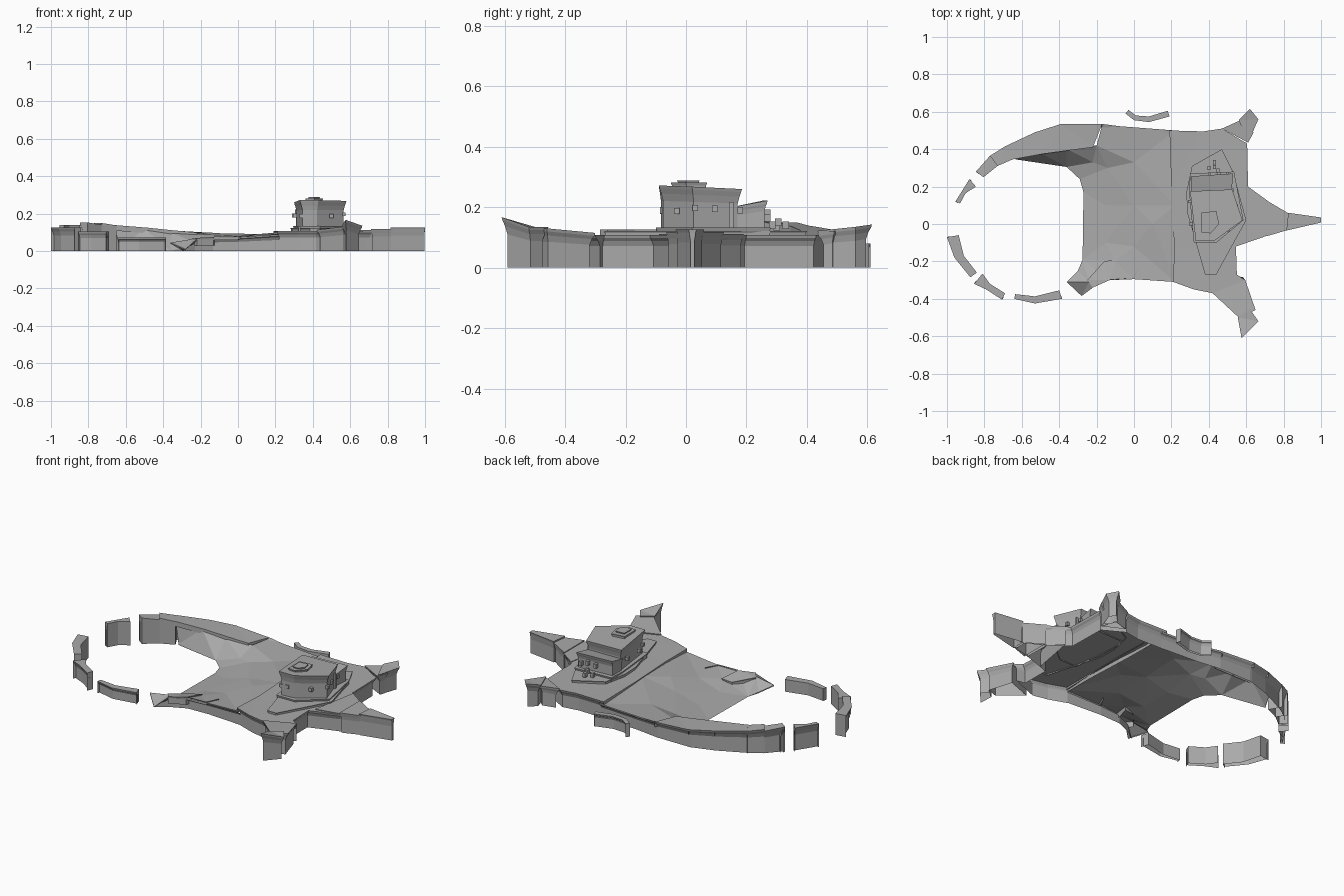
import bpy, bmesh
from mathutils import Vector
from mathutils.geometry import delaunay_2d_cdt

if "Cube" in bpy.data.objects:
    bpy.data.objects.remove(bpy.data.objects["Cube"])

# One plain stone colour
stone = bpy.data.materials.new("grey stone")
stone.use_nodes = True
GREY = (0.40, 0.40, 0.40, 1)
stone.diffuse_color = GREY
stone.node_tree.nodes["Principled BSDF"].inputs["Base Color"].default_value = GREY


def finish(name, bm):
    mesh = bpy.data.meshes.new(name)
    bm.to_mesh(mesh)
    bm.free()
    mesh.materials.append(stone)
    obj = bpy.data.objects.new(name, mesh)
    bpy.context.collection.objects.link(obj)


def chain_normal(pts, i, closed):
    """Unit vector pointing left (inward on an anticlockwise outline)."""
    n = len(pts)
    a = pts[(i - 1) % n] if closed or i > 0 else pts[i]
    b = pts[(i + 1) % n] if closed or i < n - 1 else pts[i]
    d = Vector((b[0] - a[0], b[1] - a[1]))
    return Vector((-d.y, d.x)).normalized()


def skirt(bm, pts, rings, closed):
    """Sweep a wall profile of (inset, z function) along a chain."""
    rows = []
    for inset, height in rings:
        row = []
        for i, p in enumerate(pts):
            off = chain_normal(pts, i, closed) * inset
            row.append(bm.verts.new((p[0] + off.x, p[1] + off.y, height(p[2]))))
        rows.append(row)
    n = len(pts)
    for upper, lower in zip(rows, rows[1:]):
        for i in range(n if closed else n - 1):
            j = (i + 1) % n
            bm.faces.new((upper[i], lower[i], lower[j], upper[j]))


def piece(name, outer, inner=(), inside=(), base=0.0, inset=0.02, inner_drop=None):
    """Faceted top with a flared wall on the outer chain, a plain one on the inner."""
    outer, inner = list(outer), list(inner)
    outline = outer + inner
    pts = outline + list(inside)
    n = len(outline)
    loop = [(i, (i + 1) % n) for i in range(n)]
    co, _, faces, orig, _, _ = delaunay_2d_cdt(
        [Vector(p[:2]) for p in pts], loop, [], 1, 1e-5)
    bm = bmesh.new()
    top = [bm.verts.new((c.x, c.y, pts[o[0]][2])) for c, o in zip(co, orig)]
    for f in faces:
        bm.faces.new([top[i] for i in f])

    def at(frac):
        return lambda z: base + (z - base) * frac

    lip = lambda z: z - min(0.01, 0.3 * (z - base))
    flare = [(0, at(1)), (0.003, lip), (inset * 0.6, at(0.82)),
             (inset, at(0.66)), (inset, at(0))]
    skirt(bm, outer, flare, not inner)
    if inner:
        foot = (lambda z: max(base, z - inner_drop)) if inner_drop else at(0)
        skirt(bm, [outer[-1]] + inner + [outer[0]], [(0, at(1)), (0, foot)], False)
    bmesh.ops.remove_doubles(bm, verts=bm.verts, dist=1e-4)
    bmesh.ops.dissolve_limit(bm, angle_limit=0.01, verts=bm.verts, edges=bm.edges)
    finish(name, bm)


def flat(points, z):
    return [(x, y, z) for x, y in points]


def box(name, x, y, z, sx, sy, sz):
    bm = bmesh.new()
    bmesh.ops.create_cube(bm, size=1)
    bmesh.ops.scale(bm, vec=(sx, sy, sz), verts=bm.verts)
    bmesh.ops.translate(bm, vec=(x, y, z), verts=bm.verts)
    finish(name, bm)


# Sloping ground running down to the bay
piece("bay_slope",
      [(-.28, -.385, .01), (-.22, -.34, .065), (-.13, -.3, .07), (0, -.295, .075), (.22, -.31, .09)],
      [(.22, .1, .1), (.22, .5, .09), (-.17, .53, .095), (-.2, .42, .09), (-.36, .4, .1),
       (-.5, .38, .12), (-.66, .36, .13), (-.63, .345, .01), (-.36, .305, 0), (-.29, .24, 0),
       (-.27, .17, 0), (-.275, -.19, 0), (-.3, -.25, .01), (-.36, -.31, .045)],
      [(-.15, .1, .03), (0, .1, .07), (.1, 0, .09), (-.15, -.1, .03), (0, -.12, .065),
       (-.14, .3, .05), (0, .33, .08), (-.1, -.2, .055), (-.22, .33, .04), (-.24, -.31, .065)],
      inner_drop=0.006)
piece("bay_north_wall", [(.22, .5, .092), (-.02, .515, .09), (-.17, .535, .1)],
      [(-.17, .5, .09), (.22, .47, .088)], inner_drop=0.005)
# Thin ledges on the slope
piece("south_ledge", flat([(-.13, -.3), (.0, -.295), (.03, -.22), (-.01, -.29)], .078),
      base=.06, inset=.001)
piece("ridge_ledge", [(-.22, -.34, .07), (-.13, -.3, .075), (-.1, -.19, .06), (-.16, -.2, .05),
                      (-.25, -.3, .065)], base=.03, inset=.001)

# Raised plateau under the keep
piece("plateau",
      flat([(.21, -.31), (.32, -.35), (.42, -.37), (.595, -.3), (.55, -.27), (.545, -.12), (.72, -.06),
            (.72, .12), (.61, .2), (.605, .43), (.47, .51), (.37, .495), (.19, .5)], .108),
      flat([(.2, .19), (.215, -.12)], .104), inner_drop=.03)

# Stepped bastion spikes
piece("east_spike_base", flat([(.57, -.09), (.72, -.06), (.82, -.03), (.82, .055), (.72, .12), (.62, .19)],
                              .112), inset=.015)
piece("east_spike_middle", flat([(.71, -.065), (.83, -.03), (.83, .055), (.71, .125)], .118), inset=.012)
piece("east_spike_tip", flat([(.815, -.035), (1, .008), (1, .035), (.825, .06)], .127), inset=.008)
piece("south_spike_base", [(.42, -.37, .113), (.56, -.5, .13), (.65, -.46, .13), (.595, -.3, .115)])
piece("south_spike_tip", [(.555, -.5, .135), (.575, -.61, .167), (.665, -.52, .135), (.62, -.455, .135)])
piece("north_spike_base", [(.61, .435, .115), (.64, .49, .122), (.57, .555, .122), (.47, .51, .115)])
piece("north_spike_tip", [(.61, .435, .122), (.665, .56, .135), (.62, .615, .143), (.56, .555, .13)])

# Curved north rampart, one step for each pair of cross lines (outer xy, inner xy)
cuts = [((-.17, .535), (-.22, .41)), ((-.39, .535), (-.36, .392)), ((-.53, .49), (-.485, .375)),
        ((-.69, .415), (-.65, .345)), ((-.77, .365), (-.73, .31)), ((-.845, .28), (-.805, .25))]
steps = [.112, .125, .138, .15, .153]
for k, z in enumerate(steps):
    (o1, i1), (o2, i2) = cuts[k], cuts[k + 1]
    lo = z - .013
    drop = .03 if k < 3 else None
    piece("north_rampart_%d" % (k + 1), [(*o1, lo), (*o2, z)], [(*i2, z), (*i1, lo)], inner_drop=drop)
piece("rampart_end", [(-.84, .282, .15), (-.803, .252, .15)], [(-.81, .27, .15)])

# Broken ring of detached walls: outer chain, inner chain, height
ring = {
    "ring_wall_north": ([(-.88, .24), (-.955, .12)], [(-.93, .11), (-.9, .165), (-.845, .2)], .14),
    "ring_wall_west": ([(-1, -.07), (-.96, -.18), (-.875, -.285)], [(-.84, -.26), (-.91, -.17), (-.937, -.06)], .127),
    "ring_wall_southwest": ([(-.855, -.32), (-.79, -.35), (-.705, -.405)], [(-.69, -.37), (-.77, -.32), (-.81, -.265)], .105),
    "ring_wall_south": ([(-.64, -.4), (-.53, -.425), (-.385, -.4)], [(-.4, -.355), (-.53, -.387), (-.635, -.375)], .072),
    "north_islet_wall": ([(.18, .605), (.08, .575), (.01, .58), (-.03, .61)],
                         [(-.045, .59), (0, .555), (.08, .545), (.19, .575)], .08),
}
for name, (outer, inner, z) in ring.items():
    piece(name, flat(outer, z), flat(inner, z), inset=.015)

# Keep: terrace, two blocks and stacked roof caps
piece("keep_terrace", flat([(.38, -.27), (.44, -.27), (.6, .02), (.53, .28), (.47, .4), (.31, .31),
                            (.28, .17), (.285, .06)], .122), base=.1, inset=.004)
piece("keep_plinth", flat([(.32, -.1), (.44, -.1), (.585, .02), (.535, .28), (.3, .27), (.295, .17)],
                          .133), base=.1, inset=.004)
piece("keep_low_block", [(.52, .15, .2), (.53, .27, .222), (.305, .255, .222), (.305, .15, .2)],
      base=.12, inset=.012)
piece("keep_main_block", [(.33, -.09, .272), (.43, -.09, .272), (.58, .02, .268), (.525, .185, .26),
                          (.3, .175, .26)], base=.12, inset=.016)
piece("roof_cap", flat([(.36, -.045), (.41, -.05), (.455, 0), (.44, .07), (.36, .06)], .281),
      base=.255, inset=.004)
piece("roof_cap_top", flat([(.375, -.025), (.41, -.03), (.438, 0), (.43, .045), (.375, .04)], .289),
      base=.27, inset=.003)

# Boxes standing out from the keep walls
for i, (x, y, z) in enumerate([(.566, .03, .197), (.545, .095, .195), (.522, .18, .19), (.34, -.077, .187),
                               (.38, -.077, .19), (.5, -.03, .187), (.305, .0, .19), (.3, .12, .19)]):
    box("wall_box_%d" % (i + 1), x, y, z, .02, .018, .02)
box("keep_door", .527, .15, .175, .014, .014, .085)
for i, (x, y, z) in enumerate([(.43, .33, .14), (.4, .3, .135), (.43, .305, .15), (.405, .265, .175),
                               (.455, .268, .18), (.5, .268, .165), (.45, .285, .14)]):
    box("north_box_%d" % (i + 1), x, y, z, .016, .022, .025)
